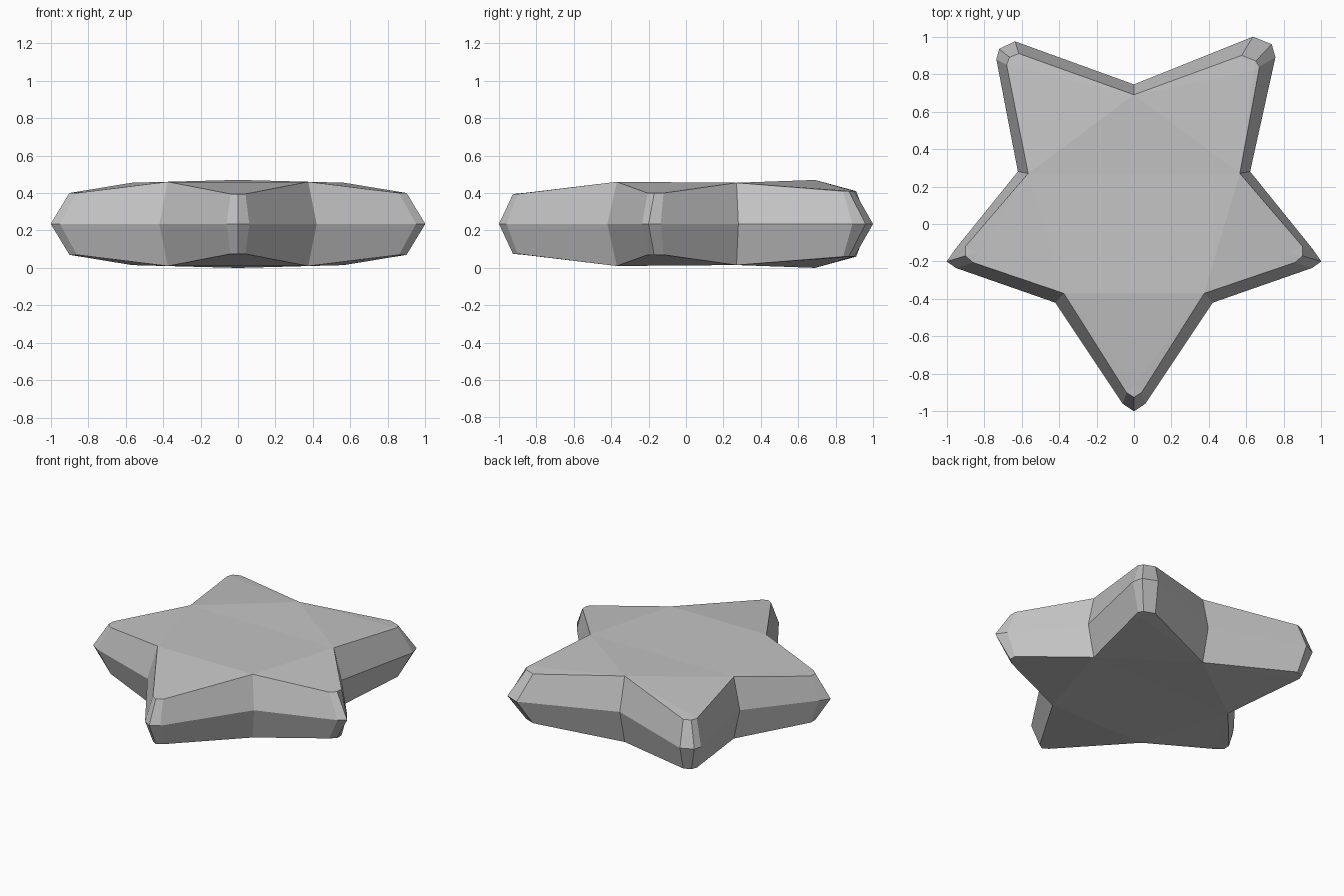
import bpy, bmesh

cube = bpy.data.objects.get("Cube")
if cube:
    bpy.data.objects.remove(cube, do_unlink=True)

MID = 0.235  # height of the widest line around the star

# Arms anticlockwise from the front: rim points, cap corner points, cap ridge point
ARMS = [
    dict(rim=[(-.06, -.96), (0, -1), (.06, -.96)],
         cap=[(-.04, -.90), (0, -.925), (.04, -.90)], ridge=(0, -.86), z=.395),
    dict(rim=[(.95, -.235), (1, -.2), (.955, -.135)],
         cap=[(.86, -.205), (.90, -.17), (.90, -.12)], ridge=(.83, -.15), z=.40),
    dict(rim=[(.755, .89), (.735, .96), (.635, 1)],
         cap=[(.67, .84), (.65, .87), (.575, .90)], ridge=(.64, .82), z=.41),
    dict(rim=[(-.635, .975), (-.72, .935), (-.735, .88)],
         cap=[(-.615, .91), (-.665, .89), (-.68, .85)], ridge=(-.645, .84), z=.41),
    dict(rim=[(-.955, -.135), (-1, -.2), (-.95, -.235)],
         cap=[(-.90, -.12), (-.90, -.17), (-.86, -.205)], ridge=(-.83, -.15), z=.40),
]
# Valley after each arm: rim point, cap point and cap height
VALLEYS = [((.42, -.42), (.375, -.37), .46), ((.62, .28), (.565, .27), .455),
           ((0, .745), (0, .69), .47), ((-.62, .28), (-.565, .27), .455),
           ((-.42, -.42), (-.375, -.37), .46)]


def build_half(bm, side):
    """Bevelled wall and cap of one half; side is 1 for top, -1 for bottom."""
    def vert(p, z):
        return bm.verts.new((*p, MID + side * (z - MID)))

    def face(*vs):
        bm.faces.new(vs if side > 0 else vs[::-1])

    valley_rim = [vert(r, MID) for r, c, z in VALLEYS]
    valley_cap = [vert(c, z) for r, c, z in VALLEYS]
    for i, arm in enumerate(ARMS):
        rim = [valley_rim[i - 1]] + [vert(p, MID) for p in arm["rim"]] + [valley_rim[i]]
        cap = [valley_cap[i - 1]] + [vert(p, arm["z"]) for p in arm["cap"]] + [valley_cap[i]]
        ridge = vert(arm["ridge"], arm["z"] + .006)
        for j in range(4):
            face(rim[j], rim[j + 1], cap[j + 1], cap[j])
            face(cap[j], cap[j + 1], ridge)
        face(cap[0], ridge, cap[4])
    # central pentagon, folded between the valleys
    a, b, c, d, e = valley_cap
    face(a, b, d, e)
    face(b, c, d)


bm = bmesh.new()
build_half(bm, 1)
build_half(bm, -1)
bmesh.ops.remove_doubles(bm, verts=bm.verts, dist=0.0005)
bmesh.ops.recalc_face_normals(bm, faces=bm.faces)
mesh = bpy.data.meshes.new("star_body")
bm.to_mesh(mesh)
bm.free()
star = bpy.data.objects.new("star_body", mesh)
bpy.context.collection.objects.link(star)

# Single grey material
COLOUR = (0.55, 0.55, 0.55, 1)
grey = bpy.data.materials.new("light_grey")
grey.use_nodes = True
grey.diffuse_color = COLOUR
grey.node_tree.nodes["Principled BSDF"].inputs["Base Color"].default_value = COLOUR
mesh.materials.append(grey)
